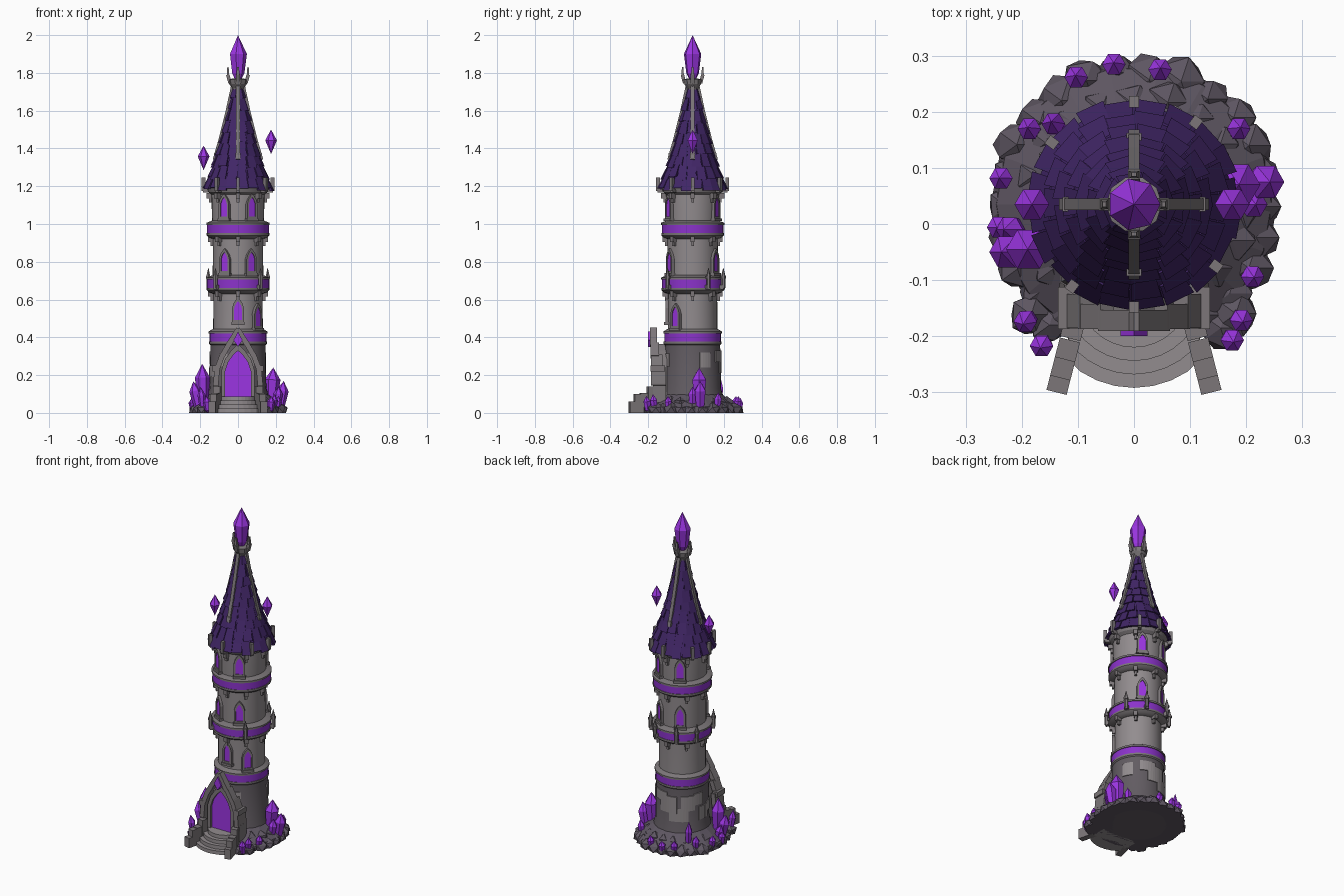
import bpy, bmesh, math, random
from mathutils import Vector, Matrix

if "Cube" in bpy.data.objects:
    bpy.data.objects.remove(bpy.data.objects["Cube"])

random.seed(7)
CY = 0.035  # tower axis in y


def material(name, rgb):
    m = bpy.data.materials.new(name)
    m.diffuse_color = (*rgb, 1)
    m.use_nodes = True
    m.node_tree.nodes["Principled BSDF"].inputs["Base Color"].default_value = m.diffuse_color
    return m


STONE = material("grey stone", (0.29, 0.265, 0.275))
TRIM = material("trim stone", (0.2, 0.182, 0.19))
DARK = material("dark stone", (0.122, 0.107, 0.122))
ROCK = material("rock", (0.11, 0.092, 0.12))
ROOF = material("roof purple", (0.052, 0.019, 0.132))
BAND = material("band purple", (0.26, 0.033, 0.6))
GEM = material("crystal purple", (0.33, 0.036, 0.76))


def finish(name, bm, mat, smooth=False):
    bmesh.ops.recalc_face_normals(bm, faces=bm.faces)
    me = bpy.data.meshes.new(name)
    bm.to_mesh(me)
    bm.free()
    me.materials.append(mat)
    if smooth:
        me.shade_smooth()
        me.set_sharp_from_angle(angle=math.radians(30))
    ob = bpy.data.objects.new(name, me)
    bpy.context.collection.objects.link(ob)
    return ob


def polar(deg, r, z):
    a = math.radians(deg)
    return Vector((r * math.cos(a), CY + r * math.sin(a), z))


def outward(deg, r, z):
    """Local frame on the wall: x sideways, y outward, z up."""
    return Matrix.Translation(polar(deg, r, z)) @ Matrix.Rotation(math.radians(deg - 90), 4, 'Z')


def box(bm, mat, size, taper=1.0):
    vs = bmesh.ops.create_cube(bm, size=1)["verts"]
    for v in vs:
        if v.co.z > 0:
            v.co.x *= taper
            v.co.y *= taper
        v.co = mat @ Vector(c * s for c, s in zip(v.co, size))


def beam(bm, p0, p1, w, h):
    """Box from p0 to p1; w is its level width, h its depth."""
    p0, p1 = Vector(p0), Vector(p1)
    d = (p1 - p0).normalized()
    side = d.cross(Vector((p0.x, p0.y - CY, 0))).normalized()
    m = Matrix((side, d.cross(side), d)).transposed().to_4x4()
    box(bm, Matrix.Translation((p0 + p1) / 2) @ m, (w, h, (p1 - p0).length))


def lathe(name, prof, mat, n=32, smooth=True):
    bm = bmesh.new()
    rings = [[bm.verts.new(polar(360 * i / n, r, z)) for i in range(n)] for r, z in prof]
    for a, b in zip(rings, rings[1:]):
        for i in range(n):
            bm.faces.new((a[i], a[(i + 1) % n], b[(i + 1) % n], b[i]))
    bm.faces.new(rings[0])
    bm.faces.new(rings[-1])
    return finish(name, bm, mat, smooth)


def prism(bm, pts, mat, d0, d1):
    a = [bm.verts.new(mat @ Vector((x, d0, z))) for x, z in pts]
    b = [bm.verts.new(mat @ Vector((x, d1, z))) for x, z in pts]
    n = len(pts)
    bm.faces.new(a)
    bm.faces.new(b)
    for i in range(n):
        bm.faces.new((a[i], a[(i + 1) % n], b[(i + 1) % n], b[i]))


def frame(bm, outer, inner, mat, d0, d1):
    n = len(outer)
    for i in range(n):
        j = (i + 1) % n
        prism(bm, [outer[i], outer[j], inner[j], inner[i]], mat, d0, d1)


def arch(w, spring, top, z0=0.0):
    half = [(w, z0), (w, spring), (w * 0.78, spring + (top - spring) * 0.42), (w * 0.42, spring + (top - spring) * 0.75)]
    return half + [(0, top)] + [(-x, z) for x, z in reversed(half)]


def crystal(bm, base, height, r, tilt=(0, 0), low=0.15, high=0.68, n=6):
    m = Matrix.Translation(base) @ Matrix.Rotation(tilt[0], 4, 'X') @ Matrix.Rotation(tilt[1], 4, 'Y')
    bot, top = bm.verts.new(m @ Vector((0, 0, 0))), bm.verts.new(m @ Vector((0, 0, height)))
    rings = [[bm.verts.new(m @ Vector((q * math.cos(math.tau * i / n), q * math.sin(math.tau * i / n), height * t)))
              for i in range(n)] for t, q in ((low, r * 0.72), (high, r))]
    for i in range(n):
        j = (i + 1) % n
        bm.faces.new((bot, rings[0][j], rings[0][i]))
        bm.faces.new((rings[0][i], rings[0][j], rings[1][j], rings[1][i]))
        bm.faces.new((top, rings[1][i], rings[1][j]))


# Tower walls
lathe("lower_wall", [(0.165, 0), (0.16, 0.1), (0.15, 0.13), (0.146, 0.36)], DARK)
lathe("upper_wall", [(0.132, 0.36), (0.13, 0.65), (0.134, 0.7), (0.133, 0.95), (0.137, 1.0), (0.142, 1.2)], STONE)

# Purple bands held between stone ledges
for i, (z, r) in enumerate(((0.375, 0.15), (0.66, 0.163), (0.95, 0.163))):
    lathe(f"band_{i}", [(r, z), (r, z + 0.048)], BAND)
    lathe(f"ledge_under_{i}", [(0.13, z - 0.03), (r - 0.01, z - 0.022), (r + 0.003, z - 0.01), (r + 0.003, z + 0.002), (0.13, z + 0.003)], TRIM)
    lathe(f"ledge_over_{i}", [(0.13, z + 0.044), (r + 0.005, z + 0.045), (r + 0.005, z + 0.056), (0.132, z + 0.07)], TRIM)
lathe("eave_ledge", [(0.14, 1.155), (0.158, 1.17), (0.165, 1.195), (0.13, 1.2)], TRIM)

# Corbels under the ledges and the eave
bm = bmesh.new()
for z, r in ((0.63, 0.142), (0.92, 0.142), (1.15, 0.15)):
    for k in range(8):
        box(bm, outward(45 * k, r, z), (0.022, 0.035, 0.028))
        box(bm, outward(45 * k, r - 0.006, z - 0.022), (0.014, 0.02, 0.03))
finish("corbels", bm, TRIM)

# Pinnacles on the middle ledge
bm = bmesh.new()
for a in (-48, -132, 66, 114, 28, 152):
    r, s = 0.178, 0.011
    box(bm, outward(a, r - 0.015, 0.665), (0.022, 0.04, 0.025))
    for z, h, r1, r2 in ((0.69, 0.06, s, s), (0.718, 0.014, s * 1.3, s * 1.3), (0.745, 0.045, s * 1.1, 0.001)):
        bmesh.ops.create_cone(bm, cap_ends=True, segments=6, radius1=r1, radius2=r2, depth=h,
                              matrix=Matrix.Translation(polar(a, r, z)))
finish("pinnacles", bm, TRIM)

# Pointed windows
frames, panes = bmesh.new(), bmesh.new()
spots = [(a, z, r) for z, r in ((1.035, 0.138), (0.745, 0.132)) for a in (-60, -120, 60, 120)]
for a, z, r in spots + [(-90, 0.485, 0.13), (-41, 0.455, 0.13)]:
    m = outward(a, r, z)
    frame(frames, arch(0.031, 0.07, 0.125, -0.008), arch(0.02, 0.067, 0.106, 0.006), m, -0.02, 0.014)
    box(frames, m @ Matrix.Translation((0, 0.004, -0.012)), (0.07, 0.033, 0.014))
    prism(panes, arch(0.021, 0.068, 0.108, 0.004), m, -0.015, 0.009)
finish("window_frames", frames, TRIM)
finish("window_panes", panes, GEM)

# Stone patches set in the lower wall
bm = bmesh.new()
for a, z, w, h in ((-62, 0.28, 3, 0.07), (30, 0.28, 4, 0.08), (75, 0.3, 6, 0.06), (95, 0.26, 7, 0.1), (120, 0.2, 7, 0.08),
                   (140, 0.27, 5, 0.09), (165, 0.29, 4, 0.07), (180, 0.2, 5, 0.08), (205, 0.22, 5, 0.06), (242, 0.28, 3, 0.07)):
    for k in range(w):
        box(bm, outward(a + 6 * (k - w / 2), 0.147, z), (0.0162, 0.01, h))
finish("wall_patches", bm, STONE)

# Roof: inner cone under rows of overlapping shingles
PROFILE = [(1.19, 0.176), (1.25, 0.153), (1.33, 0.122), (1.45, 0.087), (1.6, 0.05), (1.73, 0.022)]


def roof_r(z):
    for (z0, r0), (z1, r1) in zip(PROFILE, PROFILE[1:]):
        if z <= z1:
            return r0 + (r1 - r0) * (z - z0) / (z1 - z0)
    return PROFILE[-1][1]


lathe("roof_core", [(r, z) for z, r in PROFILE], ROOF, 24)
bm = bmesh.new()
for row in range(9):
    z0 = 1.185 + 0.06 * row
    n = max(7, 20 - 2 * row)
    for k in range(n):
        a0 = 360 / n * (k + 0.5 * (row % 2)) + random.uniform(-2, 1)
        a1 = a0 + 360 / n * random.uniform(0.88, 0.98)
        zb, zt = z0 + random.uniform(-0.01, 0.008), z0 + 0.068
        out = random.uniform(0.008, 0.014)
        vs = [bm.verts.new(polar(a, max(0.01, roof_r(z) + o), z)) for z, o in ((zb, out), (zb, -0.004), (zt, -0.004), (zt, 0.003)) for a in (a0, a1)]
        for f in ((0, 1, 3, 2), (2, 3, 5, 4), (4, 5, 7, 6), (6, 7, 1, 0), (0, 2, 4, 6), (1, 3, 5, 7)):
            bm.faces.new([vs[i] for i in f])
finish("roof_shingles", bm, ROOF)

# Stone ribs down the roof, eave clasps
bm = bmesh.new()
for a in (0, 90, 180, 270):
    zs = (1.34, 1.45, 1.6, 1.73)
    for z0, z1 in zip(zs, zs[1:]):
        beam(bm, polar(a, roof_r(z0) + 0.005, z0), polar(a, roof_r(z1) + 0.005, z1), 0.02, 0.02)
    box(bm, outward(a, roof_r(1.36) + 0.005, 1.36), (0.026, 0.018, 0.03))
for k in range(8):
    a = 45 * k + (8 if k % 2 else 0)
    box(bm, outward(a, 0.183, 1.21), (0.018, 0.02, 0.07))
    box(bm, outward(a, 0.165, 1.175), (0.018, 0.04, 0.018))
finish("roof_ribs", bm, TRIM)

# Crown holding the top crystal
lathe("crown", [(0.028, 1.70), (0.032, 1.72), (0.046, 1.74), (0.05, 1.765), (0.03, 1.77)], TRIM, 10, False)
bm = bmesh.new()
for k in range(4):
    a = 90 * k
    beam(bm, polar(a, 0.042, 1.745), polar(a, 0.054, 1.79), 0.022, 0.018)
    box(bm, outward(a, 0.053, 1.805), (0.02, 0.015, 0.055), 0.45)
finish("crown_prongs", bm, TRIM)

# Top crystal and two floating crystals
bm = bmesh.new()
crystal(bm, (0, CY, 1.73), 0.27, 0.047, low=0.25, high=0.63, n=7)
finish("top_crystal", bm, GEM)
bm = bmesh.new()
for x, z in ((-0.182, 1.285), (0.175, 1.37)):
    crystal(bm, (x, CY, z), 0.13, 0.031, low=0.4, high=0.56)
finish("floating_crystals", bm, GEM)

# Rocky mound
lathe("mound", [(0.255, 0), (0.245, 0.035), (0.19, 0.075), (0.15, 0.105)], ROCK, 18, False)
bm = bmesh.new()
spots = [(-57 + 294 * k / 21, 0.23, 0.042, 0.01) for k in range(22)]
spots += [(-57 + 294 * k / 16, 0.185, 0.036, 0.045) for k in range(17)]
spots += [(a, 0.262, 0.04, 0.01) for a in (-47, -55, 227, 235)]
for a, r, s, z in spots:
    vs = bmesh.ops.create_icosphere(bm, subdivisions=1, radius=s * random.uniform(0.85, 1.2))["verts"]
    p = polar(a, r + random.uniform(-0.008, 0.008), z)
    for v in vs:
        v.co = p + v.co * random.uniform(0.88, 1.12)
        v.co.z = max(0, v.co.z)
finish("rocks", bm, ROCK)

# Ground crystals: two large clusters and small ones around the rim
bm = bmesh.new()
for x, y, z, h, r, lean in ((0.175, 0.07, 0.04, 0.2, 0.042, 0.06), (0.22, 0.075, 0.01, 0.16, 0.033, 0.14),
                            (0.205, 0.035, 0.02, 0.12, 0.025, 0.1), (-0.185, -0.045, 0.03, 0.23, 0.04, -0.02),
                            (-0.205, -0.05, 0.01, 0.16, 0.032, -0.2), (-0.2, -0.01, 0.01, 0.11, 0.025, -0.3)):
    crystal(bm, (x, y, z), h, r, (0, lean))
for x, y, h in ((-0.18, 0.165, 0.11), (-0.23, 0.08, 0.09), (-0.235, -0.005, 0.08), (-0.1, 0.255, 0.09), (-0.035, 0.278, 0.08),
                (0.045, 0.268, 0.09), (0.18, 0.165, 0.11), (0.205, -0.09, 0.09), (0.185, -0.165, 0.1), (0.17, -0.2, 0.09),
                (-0.185, -0.165, 0.14), (-0.16, -0.21, 0.09), (-0.135, 0.17, 0.19)):
    crystal(bm, (x, y, 0.0), h, 0.021, (-(y - CY) * 0.5, x * 0.5))
finish("ground_crystals", bm, GEM)

# Curved entrance steps
bm = bmesh.new()
for k in range(4):
    r = 0.172 - 0.024 * k
    pts = [(max(-0.118, min(0.118, r * math.cos(t))), -0.12 - r * math.sin(t)) for t in (math.pi * i / 16 for i in range(17))]
    lo = [bm.verts.new((x, y, 0)) for x, y in pts]
    hi = [bm.verts.new((x, y, 0.022 * (k + 1))) for x, y in pts]
    bm.faces.new(lo)
    bm.faces.new(hi)
    for i in range(17):
        j = (i + 1) % 17
        bm.faces.new((lo[i], lo[j], hi[j], hi[i]))
finish("steps", bm, STONE)

# Wing walls beside the steps
bm = bmesh.new()
for s in (-1, 1):
    for t, h in ((0.1, 0.14), (0.42, 0.105), (0.7, 0.1), (0.92, 0.06)):
        m = Matrix.Translation((s * (0.106 + 0.03 * t), -0.175 - 0.117 * t, h / 2)) @ Matrix.Rotation(s * 0.25, 4, 'Z')
        box(bm, m, (0.037, 0.036, h))
finish("wing_walls", bm, TRIM)

# Door with stone arch and outer gable blocks
FRONT = Matrix.Translation((0, -0.13, 0)) @ Matrix.Rotation(math.pi, 4, 'Z')
bm = bmesh.new()
prism(bm, arch(0.072, 0.22, 0.335, 0.08), FRONT, -0.03, 0.027)
prism(bm, [(0, 0.35), (0.024, 0.385), (0, 0.43), (-0.024, 0.385)], FRONT, 0.035, 0.07)
finish("door", bm, GEM)
bm = bmesh.new()
frame(bm, arch(0.088, 0.225, 0.365, 0.07), arch(0.068, 0.22, 0.33, 0.085), FRONT, -0.03, 0.04)
finish("door_arch", bm, TRIM)
bm = bmesh.new()
path = [(0.115, 0.06), (0.118, 0.15), (0.11, 0.235), (0.085, 0.3), (0.05, 0.36), (0.0, 0.44)]
for s in (-1, 1):
    for i, ((x0, z0), (x1, z1)) in enumerate(zip(path, path[1:])):
        y, depth = ((-0.14, 0.07), (-0.145, 0.08), (-0.155, 0.06), (-0.165, 0.045), (-0.172, 0.038))[i]
        m = Matrix.Translation((s * (x0 + x1) / 2, y, (z0 + z1) / 2)) @ Matrix.Rotation(s * math.atan2(x1 - x0, z1 - z0), 4, 'Y')
        box(bm, m, (0.028, depth, math.hypot(x1 - x0, z1 - z0) + 0.01))
    box(bm, Matrix.Translation((s * 0.118, -0.15, 0.235)), (0.034, 0.075, 0.03))
finish("door_gable", bm, TRIM)
